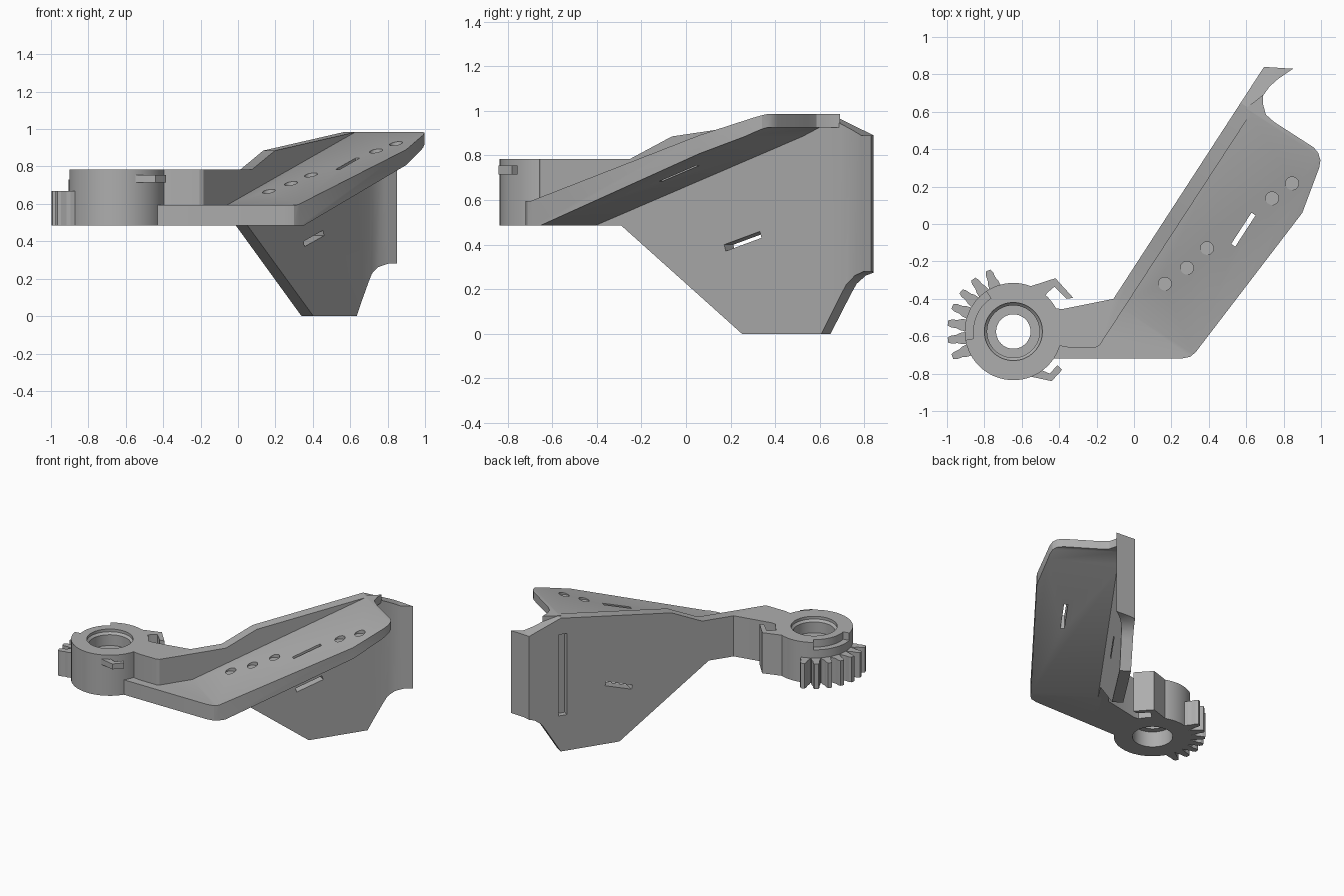
import bpy, bmesh
from math import sin, cos, radians, tau, atan
from mathutils import Matrix, Vector

if "Cube" in bpy.data.objects:
    bpy.data.objects.remove(bpy.data.objects["Cube"])

GREY = bpy.data.materials.new("plain grey")
GREY.use_nodes = True
GREY.diffuse_color = (0.42, 0.42, 0.42, 1)
GREY.node_tree.nodes["Principled BSDF"].inputs["Base Color"].default_value = GREY.diffuse_color

LOW, HIGH, STEP = 0.485, 0.785, 0.595
HUB = Vector((-0.645, -0.575, 0))
# wall frame: first axis along the wall, second up, third out of its front face
U, N = Vector((0.545, 0.838, 0)), Vector((0.838, -0.545, 0))
WALL = Matrix((U, (0, 0, 1), N)).transposed().to_4x4()
WALL.translation = (-0.11, -0.40, 0)
SLOPE = 0.31


def finish(name, bm):
    bmesh.ops.recalc_face_normals(bm, faces=bm.faces)
    mesh = bpy.data.meshes.new(name)
    bm.to_mesh(mesh)
    bm.free()
    mesh.materials.append(GREY)
    obj = bpy.data.objects.new(name, mesh)
    bpy.context.collection.objects.link(obj)
    return obj


def prism(name, points, a, b, matrix=Matrix()):
    """Extrude an outline from a to b along the third axis of the matrix."""
    bm = bmesh.new()
    face = bm.faces.new([bm.verts.new((x, y, a)) for x, y in points])
    new = bmesh.ops.extrude_face_region(bm, geom=[face])["geom"]
    bmesh.ops.translate(bm, vec=(0, 0, b - a), verts=[v for v in new if isinstance(v, bmesh.types.BMVert)])
    bm.transform(matrix)
    return finish(name, bm)


def wall_box(t, z, w, size, tilt=0.0):
    """Box placed in the wall frame and tilted within the wall."""
    bm = bmesh.new()
    bmesh.ops.create_cube(bm, size=1)
    bm.transform(WALL @ Matrix.Translation((t, z, w)) @ Matrix.Rotation(tilt, 4, 'Z')
                 @ Matrix.Diagonal((*size, 1)))
    return finish("cutter", bm)


def combine(obj, other, operation):
    other.hide_render = True
    mod = obj.modifiers.new("cut", 'BOOLEAN')
    mod.operation, mod.solver, mod.object = operation, 'EXACT', other
    graph = bpy.context.evaluated_depsgraph_get()
    mesh = bpy.data.meshes.new_from_object(obj.evaluated_get(graph))
    obj.modifiers.clear()
    obj.data = mesh
    bpy.data.objects.remove(other)


def polar(r, degrees):
    a = radians(degrees)
    return HUB.x + r * cos(a), HUB.y + r * sin(a)


# arm and upright wall with a flared end lip, trimmed by its side profile
wall = prism("arm_and_wall", [
    (-0.43, -0.45), (-0.385, -0.455), (-0.11, -0.40), (0.695, 0.84), (0.85, 0.83),
    (0.77, 0.775), (0.725, 0.735), (0.70, 0.70), (0.66, 0.645), (-0.175, -0.635),
    (-0.185, -0.65), (-0.205, -0.66), (-0.35, -0.66), (-0.43, -0.645)], -0.1, 1.2)
side = prism("wall_profile", [
    (-0.8, LOW), (0.18, LOW), (0.826, 0), (1.25, 0), (1.36, 0.18), (1.39, 0.225),
    (1.44, 0.262), (1.5, 0.28), (1.8, 0.28), (1.8, 0.885), (1.48, 0.89), (1.25, 0.985),
    (0.45, 0.885), (0.228, HIGH), (-0.8, HIGH)], -1.5, 1.5, WALL)
combine(wall, side, 'INTERSECT')

# strap recess on the back, its two slots, and the groove beside the lip
tilt = atan(SLOPE)
for cutter in (
        wall_box(0.76, 0.63, 0, (0.2, 0.46, 0.04), tilt),
        wall_box(0.83, 0.415, 0.03, (0.2, 0.03, 0.3), tilt),
        wall_box(0.695, 0.84, 0.03, (0.2, 0.045, 0.3), tilt),
        wall_box(1.235, 0.565, 0, (0.06, 0.6, 0.08))):
    combine(wall, cutter, 'DIFFERENCE')

# sloping shelf with a level front step
shelf = prism("shelf", [
    (-0.43, -0.72), (0.25, -0.72), (0.3, -0.71), (0.33, -0.685), (0.9, 0.06),
    (0.99, 0.30), (0.997, 0.34), (0.985, 0.38), (0.96, 0.41), (0.75, 0.545),
    (0.705, 0.585), (0.69, 0.64), (0.69, 0.69), (0.60, 0.62), (-0.18, -0.60),
    (-0.45, -0.60)], 0.1, 1.3)
side = prism("shelf_profile", [
    (-0.8, LOW), (0.039, LOW), (1.15, 0.885), (1.24, 0.925), (1.8, 0.925),
    (1.8, 0.985), (1.24, 0.985), (-0.015, STEP), (-0.8, STEP)], -1.5, 1.5, WALL)
combine(shelf, side, 'INTERSECT')
combine(shelf, wall_box(0.689, 0.8, 0.381, (0.2, 0.6, 0.026)), 'DIFFERENCE')

# shallow round dimples along the shelf
for x, y in ((0.165, -0.32), (0.283, -0.235), (0.39, -0.13), (0.738, 0.137), (0.845, 0.217)):
    z = STEP + SLOPE * (U.dot(Vector((x, y, 0))) + 0.41)
    ring = [(x + 0.035 * cos(i * tau / 24), y + 0.035 * sin(i * tau / 24)) for i in range(24)]
    combine(shelf, prism("cutter", ring, z - 0.016, z + 0.1), 'DIFFERENCE')

# turned hub with a bearing seat on both sides
bm = bmesh.new()
section = [(0.26, LOW), (0.26, HIGH), (0.155, HIGH), (0.155, 0.765), (0.14, 0.75),
           (0.14, 0.67), (0.092, 0.67), (0.092, 0.60), (0.135, 0.60), (0.135, LOW)]
verts = [bm.verts.new((r, 0, z)) for r, z in section]
edges = [bm.edges.new((verts[i - 1], verts[i])) for i in range(len(verts))]
bmesh.ops.spin(bm, geom=verts + edges, cent=(0, 0, 0), axis=(0, 0, 1), angle=tau,
               steps=64, use_duplicate=False)
bmesh.ops.remove_doubles(bm, verts=bm.verts, dist=0.0005)
bm.transform(Matrix.Translation(HUB))
hub = finish("hub", bm)
angles = range(124, 192, 6)
sector = [polar(0.215, a) for a in angles] + [polar(0.3, a) for a in reversed(angles)]
combine(hub, prism("cutter", sector, 0.73, 0.9), 'DIFFERENCE')

# gear teeth on the outer side of the hub
for i in range(7):
    a = 112.5 + 15 * i
    right = [(0.25, 7.5), (0.285, 6), (0.305, 4.2), (0.335, 3.6), (0.353, 2.2)]
    outline = [polar(r, a + d) for r, d in right] + [polar(r, a - d) for r, d in reversed(right)]
    prism("gear_tooth_%d" % (i + 1), outline, LOW, 0.67)

# hooked clips beside the arm
prism("back_clip", [(-0.56, -0.335), (-0.42, -0.29), (-0.325, -0.395), (-0.36, -0.40),
                    (-0.425, -0.335), (-0.46, -0.365), (-0.49, -0.40)], LOW, HIGH)
prism("front_clip", [(-0.58, -0.81), (-0.44, -0.84), (-0.385, -0.78), (-0.41, -0.755),
                     (-0.45, -0.80), (-0.51, -0.775)], 0.715, 0.755)

# smooth the round parts, keep the edges crisp
bpy.ops.object.select_all(action='DESELECT')
for obj in (wall, shelf, hub):
    obj.select_set(True)
bpy.context.view_layer.objects.active = wall
bpy.ops.object.shade_smooth_by_angle(angle=radians(25))
